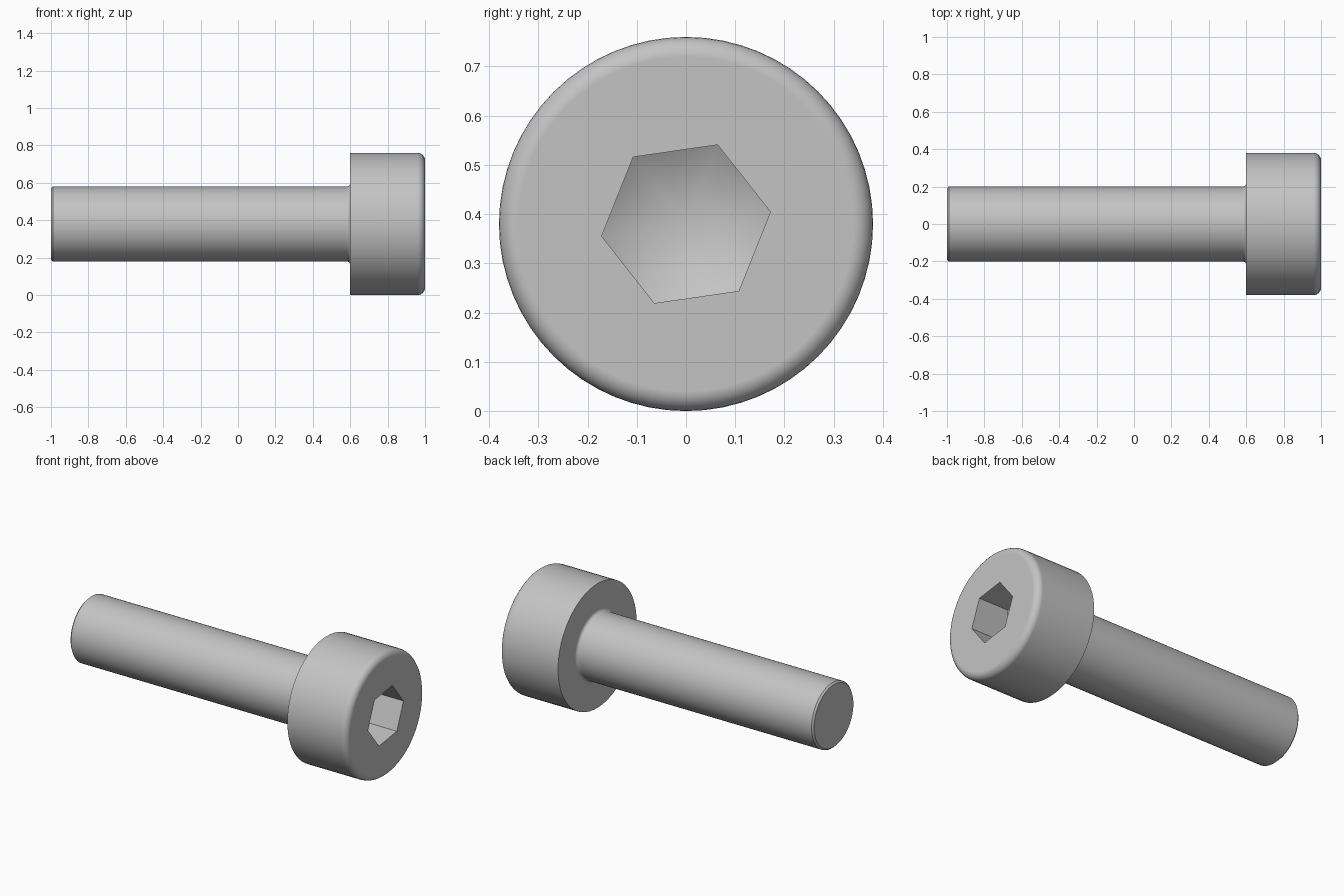
import bpy
import bmesh
from math import cos, sin, pi, radians, sqrt
from mathutils import Vector

if "Cube" in bpy.data.objects:
    bpy.data.objects.remove(bpy.data.objects["Cube"])

HEAD_R, SHAFT_R = 0.38, 0.2
ROUND, FILLET, CHAMFER = 0.04, 0.02, 0.01
HEX_R = 0.3 / sqrt(3)
SEGMENTS = 64
AXIS = Vector((0, 0, HEAD_R))

steel = bpy.data.materials.new("plain_steel")
steel.use_nodes = True
steel.diffuse_color = (0.55, 0.55, 0.55, 1)
steel.node_tree.nodes["Principled BSDF"].inputs["Base Color"].default_value = steel.diffuse_color


def arc(cx, cr, radius, start, end, steps=6):
    """Points (x, radius) along a circular arc of the profile."""
    angles = [radians(start + (end - start) * i / steps) for i in range(steps + 1)]
    return [(cx + radius * cos(a), cr + radius * sin(a)) for a in angles]


def lathe(name, profile, sides, turn=0.0):
    """Revolve (x, radius) points about the screw axis and cap open ends."""
    bm = bmesh.new()
    verts = [bm.verts.new(AXIS + Vector((x, r * cos(turn), r * sin(turn)))) for x, r in profile]
    edges = [bm.edges.new(pair) for pair in zip(verts, verts[1:])]
    bmesh.ops.spin(bm, geom=verts + edges, cent=AXIS, axis=(1, 0, 0),
                   angle=2 * pi, steps=sides)
    bmesh.ops.remove_doubles(bm, verts=bm.verts, dist=1e-5)
    bmesh.ops.holes_fill(bm, edges=[e for e in bm.edges if e.is_boundary], sides=0)
    bmesh.ops.recalc_face_normals(bm, faces=bm.faces)
    mesh = bpy.data.meshes.new(name)
    bm.to_mesh(mesh)
    bm.free()
    mesh.materials.append(steel)
    obj = bpy.data.objects.new(name, mesh)
    bpy.context.collection.objects.link(obj)
    return obj


def select(obj):
    bpy.ops.object.select_all(action='DESELECT')
    obj.select_set(True)
    bpy.context.view_layer.objects.active = obj


def combine(target, tool, operation):
    """Apply a boolean and discard the tool."""
    mod = target.modifiers.new(operation.title(), 'BOOLEAN')
    mod.operation, mod.object, mod.solver = operation, tool, 'EXACT'
    select(target)
    bpy.ops.object.modifier_apply(modifier=mod.name)
    bpy.data.objects.remove(tool)


# Shank with chamfered tip, fillet under the head, and head with rounded rim
profile = [(-1, SHAFT_R - CHAMFER), (-1 + CHAMFER, SHAFT_R)]
profile += arc(0.6 - FILLET, SHAFT_R + FILLET, FILLET, -90, 0)
profile += [(0.6, HEAD_R)]
profile += arc(1 - ROUND, HEAD_R - ROUND, ROUND, 90, 0)
screw = lathe("cap_screw", profile, SEGMENTS)

# Hexagonal socket ending in a drilled cone
drill_r = 0.25
socket = lathe("socket_cutter", [(1.1, drill_r), (0.7 + drill_r / sqrt(3), drill_r), (0.7, 0)],
               SEGMENTS)
hexagon = lathe("hexagon_cutter", [(0.62, HEX_R), (1.05, HEX_R)], 6, radians(8.2))
combine(socket, hexagon, 'INTERSECT')
combine(screw, socket, 'DIFFERENCE')

# Smooth curved surfaces, crisp edges and flat end faces
select(screw)
bpy.ops.object.shade_smooth_by_angle(angle=radians(28))
weighted = screw.modifiers.new("Weighted normals", 'WEIGHTED_NORMAL')
weighted.keep_sharp = True
